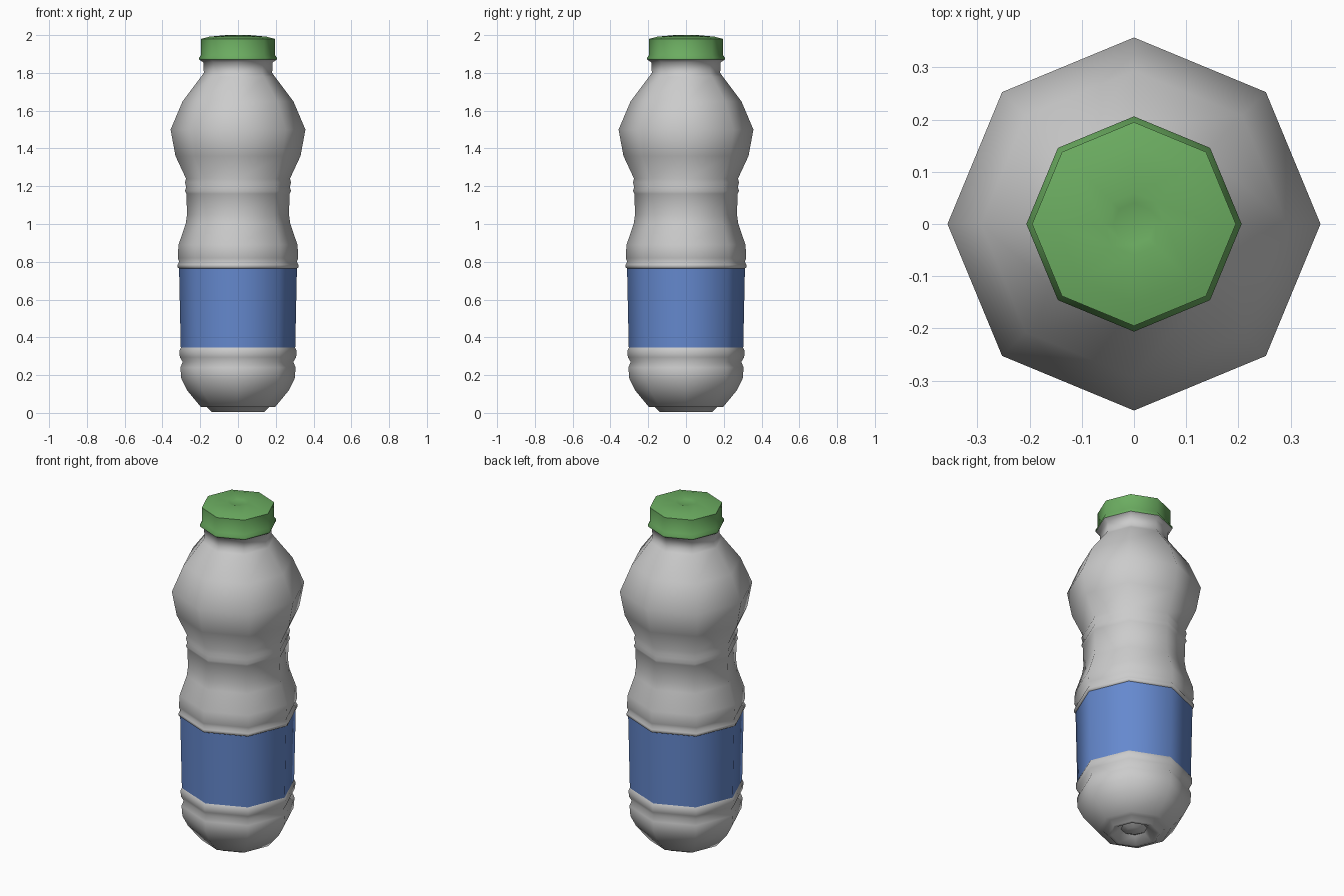
import bpy, bmesh, math

if "Cube" in bpy.data.objects:
    bpy.data.objects.remove(bpy.data.objects["Cube"])

SIDES = 8


def material(name, rgb):
    m = bpy.data.materials.new(name)
    m.diffuse_color = (*rgb, 1)
    m.use_nodes = True
    m.node_tree.nodes["Principled BSDF"].inputs["Base Color"].default_value = m.diffuse_color
    return m


def lathe(name, profile, mat=None):
    """Revolve (radius, z) points, bottom outside to top, into an 8-sided shell."""
    bm = bmesh.new()
    rings = []
    for r, z in profile:
        if r == 0:
            rings.append([bm.verts.new((0, 0, z))] * SIDES)
        else:
            rings.append([bm.verts.new((r * math.cos(2 * math.pi * i / SIDES),
                                        r * math.sin(2 * math.pi * i / SIDES), z))
                          for i in range(SIDES)])
    for a, b in zip(rings, rings[1:]):
        for i in range(SIDES):
            j = (i + 1) % SIDES
            bm.faces.new(dict.fromkeys((a[i], a[j], b[j], b[i])))
    me = bpy.data.meshes.new(name)
    bm.to_mesh(me)
    bm.free()
    ob = bpy.data.objects.new(name, me)
    bpy.context.collection.objects.link(ob)
    if mat:
        me.materials.append(mat)
    bpy.ops.object.select_all(action='DESELECT')
    ob.select_set(True)
    bpy.context.view_layer.objects.active = ob
    bpy.ops.object.shade_smooth_by_angle(angle=math.radians(65))
    return ob


blue = material("label_blue", (0.13, 0.25, 0.62))
green = material("cap_green", (0.15, 0.42, 0.12))

# Base with dimpled underside and a grip groove
lathe("bottle_base", [
    (0, 0.02), (0.04, 0.025), (0.07, 0.04), (0.12, 0.005), (0.14, 0.005), (0.165, 0.03),
    (0.197, 0.032), (0.27, 0.12), (0.30, 0.18), (0.305, 0.24), (0.293, 0.27),
    (0.308, 0.295), (0.31, 0.33), (0.303, 0.345)])

# Wrap-around label
lathe("label", [(0.303, 0.345), (0.312, 0.765)], blue)

# Waist, ribs, bulging shoulder, neck and collar
lathe("bottle_upper_body", [
    (0.312, 0.765), (0.32, 0.77), (0.32, 0.785), (0.311, 0.80), (0.319, 0.82),
    (0.315, 0.89), (0.277, 1.00), (0.27, 1.05), (0.273, 1.16), (0.281, 1.175),
    (0.274, 1.195), (0.281, 1.22), (0.275, 1.24), (0.331, 1.36), (0.357, 1.50),
    (0.293, 1.65), (0.195, 1.78), (0.181, 1.80), (0.183, 1.855), (0.205, 1.87)])

# Screw cap with a lip and a shallow dish on top
lathe("cap", [
    (0.205, 1.87), (0.206, 1.88), (0.195, 1.895), (0.195, 1.98), (0.15, 1.992),
    (0.06, 2.0), (0.04, 1.995), (0, 1.992)], green)
